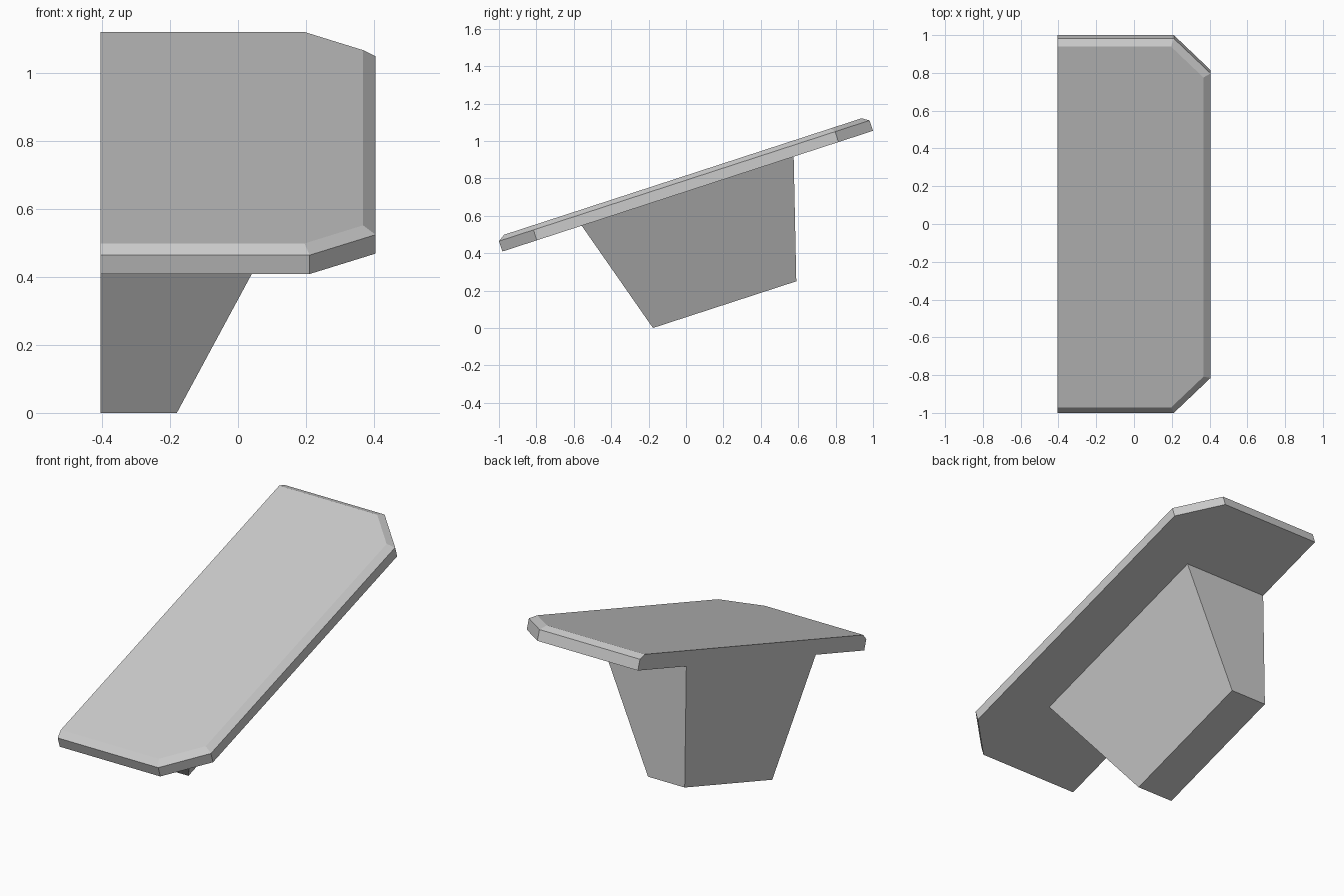
import bpy, bmesh, math

cube = bpy.data.objects.get("Cube")
if cube:
    bpy.data.objects.remove(cube, do_unlink=True)

grey = bpy.data.materials.new("plain_grey")
grey.use_nodes = True
colour = (0.6, 0.6, 0.6, 1)
grey.diffuse_color = colour
grey.node_tree.nodes["Principled BSDF"].inputs["Base Color"].default_value = colour

WALL = -0.405      # flush side
TILT = math.radians(18.04)


def loft(name, rings):
    """Join stacked outlines (points, height) into a closed, tilted solid."""
    bm = bmesh.new()
    loops = [[bm.verts.new((x, y, z)) for x, y in pts] for pts, z in rings]
    for low, high in zip(loops, loops[1:]):
        for i in range(len(low)):
            j = (i + 1) % len(low)
            bm.faces.new((low[i], low[j], high[j], high[i]))
    bm.faces.new(loops[0][::-1])
    bm.faces.new(loops[-1])
    bmesh.ops.recalc_face_normals(bm, faces=bm.faces[:])
    mesh = bpy.data.meshes.new(name)
    bm.to_mesh(mesh)
    bm.free()
    mesh.materials.append(grey)
    obj = bpy.data.objects.new(name, mesh)
    bpy.context.collection.objects.link(obj)
    obj.location = (0, 0.009, 0.7315)
    obj.rotation_euler.x = TILT
    return obj


def mirrored(half):
    """Complete an outline by mirroring its front half to the back."""
    return half + [(x, -y) for x, y in reversed(half)]


# Tilted board: cut outer corners, bevelled top rim, straight flush side
half_length, outer, cut, rim = 1.042, 0.405, 0.194, 0.037
slip = rim * math.tan(math.pi / 8)
edge = mirrored([(WALL, -half_length), (outer - cut, -half_length),
                 (outer, cut - half_length)])
top = mirrored([(WALL, rim - half_length), (outer - cut - slip, rim - half_length),
                (outer - rim, cut + slip - half_length)])
loft("tilted_board", [(edge, 0), (edge, 0.0585), (top, 0.0825)])

# Tapered bracket hanging under the board, flush on the same side
foot = mirrored([(WALL, -0.403), (-0.18, -0.403)])
head = mirrored([(WALL, -0.596), (0.115, -0.596)])
loft("tapered_bracket", [(foot, -0.638), (head, 0)])
